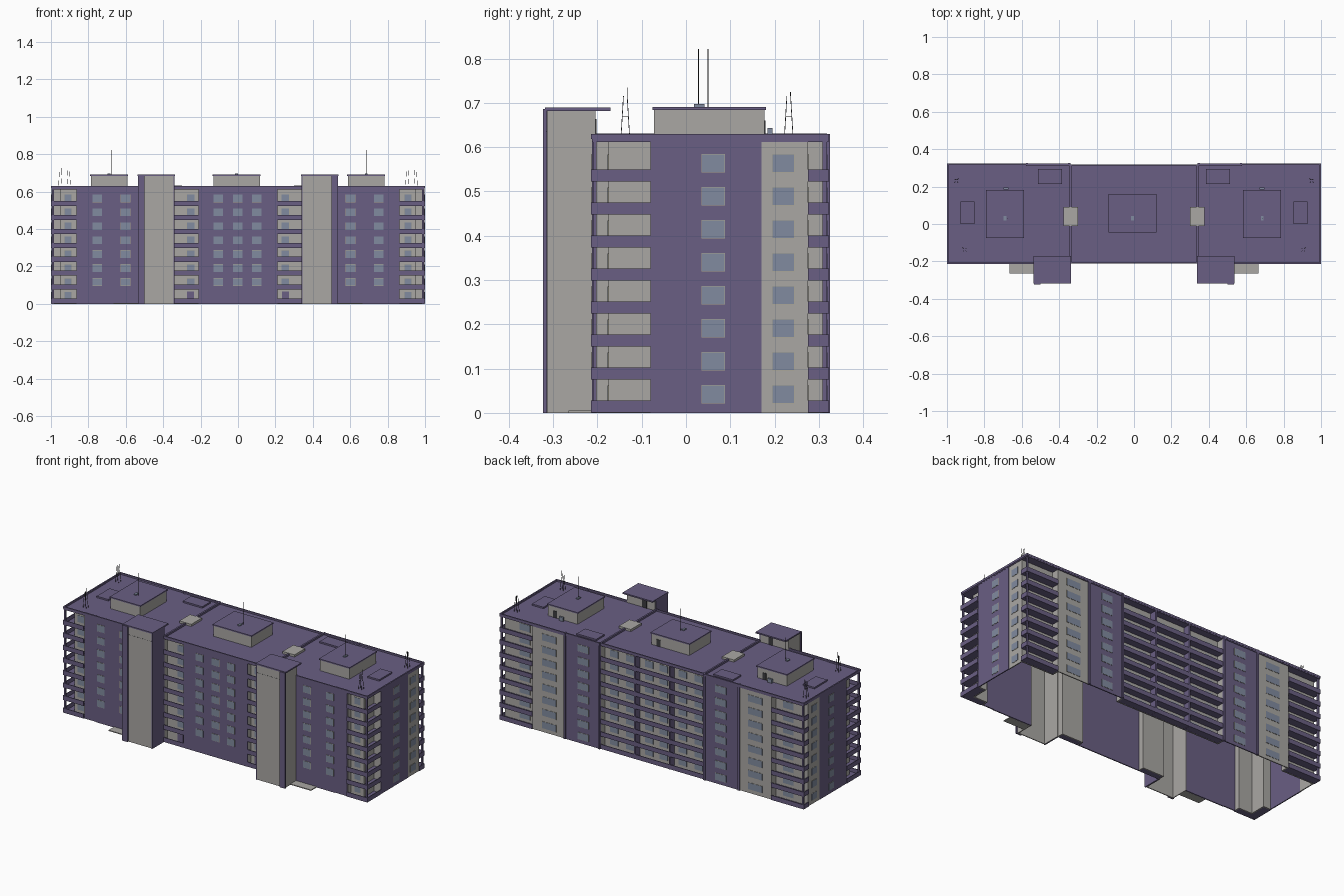
import bpy, bmesh, math
from mathutils import Vector, Matrix


def material(name, rgb):
    m = bpy.data.materials.new(name)
    m.diffuse_color = (*rgb, 1)
    return m


PURPLE = material("purple_render", (0.142, 0.114, 0.228))
GREY = material("warm_grey", (0.40, 0.388, 0.37))
GLASS = material("blue_glass", (0.22, 0.26, 0.35))
CREAM = material("cream_frame", (0.42, 0.39, 0.29))
DARK = material("dark_metal", (0.045, 0.045, 0.05))

FLOORS, PITCH, DECK, TOP = 8, 0.0745, 0.62, 0.63
UNDER = 0.613   # underside of the roof deck


def finish(name, bm, mat):
    me = bpy.data.meshes.new(name)
    bm.to_mesh(me)
    bm.free()
    me.materials.append(mat)
    bpy.context.collection.objects.link(bpy.data.objects.new(name, me))


def boxes(name, mat, items, mirror=False):
    """One object from boxes (x0, x1, y0, y1, z0, z1), optionally mirrored in x."""
    items = list(items)
    if mirror:
        items += [(-b, -a, *rest) for a, b, *rest in items]
    bm = bmesh.new()
    for x0, x1, y0, y1, z0, z1 in items:
        m = Matrix.Translation(((x0 + x1) / 2, (y0 + y1) / 2, (z0 + z1) / 2))
        bmesh.ops.create_cube(bm, size=1, matrix=m @ Matrix.Diagonal((x1 - x0, y1 - y0, z1 - z0, 1)))
    finish(name, bm, mat)


def struts(name, mat, lines):
    """One object from square rods (start, end, radius)."""
    bm = bmesh.new()
    for p, q, r in lines:
        p, q = Vector(p), Vector(q)
        d = q - p
        m = Matrix.Translation((p + q) / 2) @ d.to_track_quat('Z', 'Y').to_matrix().to_4x4()
        bmesh.ops.create_cone(bm, cap_ends=True, segments=4, radius1=r, radius2=r, depth=d.length, matrix=m)
    finish(name, bm, mat)


def windows(name, axis, plane, out, spans, floors, mirror=True):
    """Rows of glass plates with a thin cream frame on a wall facing along an axis."""
    for part, mat, inset, t in (("_frames", CREAM, 0, 0.0012), ("_glass", GLASS, 0.0012, 0.002)):
        lo, hi = sorted((plane - out * 0.001, plane + out * t))
        items = []
        for k in floors:
            for a, b in spans:
                z = (k * PITCH + 0.021 + inset, k * PITCH + 0.063 - inset)
                s = (a + inset, b - inset)
                items.append((*s, lo, hi, *z) if axis == 'y' else (lo, hi, *s, *z))
        boxes(name + part, mat, items, mirror)


ALL, UPPER = range(FLOORS), range(1, FLOORS)

# Hollow shell, open underneath: outer facade walls
boxes("front_centre_wall", PURPLE, [(-0.21, 0.21, -0.21, -0.204, 0, TOP - 0.001)])
boxes("front_side_walls", PURPLE, [(0.528, 0.785, -0.212, -0.206, 0, TOP - 0.001),
                                   (0.785, 0.863, -0.209, -0.203, 0, TOP - 0.001)], True)
boxes("end_walls_purple", PURPLE, [(0.991, 0.997, -0.08, 0.17, 0, TOP - 0.001)], True)
boxes("end_walls_grey", GREY, [(0.989, 0.995, 0.17, 0.275, 0, UNDER)], True)
boxes("back_walls_grey", GREY, [(0.575, 0.785, 0.311, 0.317, 0, UNDER)], True)
boxes("back_walls_purple", PURPLE, [(0.34, 0.575, 0.313, 0.319, 0, TOP - 0.001)], True)
boxes("back_pilasters", PURPLE, [(x - 0.006, x + 0.006, 0.31, 0.325, 0, TOP) for x in (0.346, 0.572)], True)
boxes("back_balcony_dividers", PURPLE, [(0.11, 0.118, 0.27, 0.317, 0, UNDER)], True)

# Recessed grey walls behind the balconies, with their side returns
H = (0, UNDER)
boxes("balcony_recess_walls", GREY, [
    (0.204, 0.346, -0.175, -0.169, *H), (0.204, 0.2095, -0.204, -0.175, *H), (0.3405, 0.346, -0.206, -0.175, *H),
    (0.857, 0.95, -0.175, -0.169, *H), (0.857, 0.8635, -0.203, -0.175, *H),
    (0.944, 0.95, -0.169, -0.08, *H), (0.944, 0.991, -0.0805, -0.074, *H),
    (0.779, 0.995, 0.269, 0.2755, *H), (0.779, 0.7855, 0.2755, 0.311, *H),
    (0.0, 0.346, 0.269, 0.275, *H), (0.3395, 0.346, 0.275, 0.313, *H)], True)

# Windows
windows("front_centre_windows", 'y', -0.21, -1, [(-0.131, -0.079), (-0.027, 0.025), (0.074, 0.126)], UPPER, False)
windows("front_side_windows", 'y', -0.212, -1, [(0.575, 0.628), (0.727, 0.778)], UPPER)
windows("inner_balcony_windows", 'y', -0.175, -1, [(0.232, 0.275)], UPPER)
windows("corner_balcony_windows", 'y', -0.175, -1, [(0.888, 0.93)], ALL)
windows("end_windows", 'x', 0.997, 1, [(0.035, 0.088)], ALL)
windows("end_grey_windows", 'x', 0.995, 1, [(0.194, 0.245)], ALL)
windows("back_grey_windows", 'y', 0.317, 1, [(0.63, 0.725)], ALL)
windows("back_purple_windows", 'y', 0.319, 1, [(0.415, 0.49)], ALL)
windows("back_balcony_windows", 'y', 0.275, 1, [(0.02, 0.075), (0.145, 0.20), (0.25, 0.305), (0.83, 0.90)], ALL)
boxes("ground_doors", PURPLE, [(0.235, 0.272, -0.179, -0.17, 0.003, 0.065)], True)

# Balcony parapets and slabs on every floor
parapets, slabs = [], []
for k in ALL:
    z = (k * PITCH + 0.001, k * PITCH + 0.028)
    parapets += [(0.21, 0.34, -0.211, -0.207, *z),         # inner front
                 (0.863, 1.0, -0.215, -0.211, *z),         # corner front
                 (0.996, 1.0, -0.211, -0.08, *z),          # corner side
                 (0.785, 1.0, 0.319, 0.323, *z),           # back corner
                 (0.996, 1.0, 0.275, 0.319, *z),
                 (0.0, 0.34, 0.313, 0.317, *z)]            # back centre
    s = (z[0], z[0] + 0.004)
    slabs += [(0.785, 0.996, 0.2755, 0.319, *s), (0.0, 0.34, 0.275, 0.313, *s),
              (0.21, 0.34, -0.207, -0.175, *s), (0.863, 0.996, -0.211, -0.175, *s),
              (0.95, 0.996, -0.175, -0.08, *s)]
boxes("balcony_parapets", PURPLE, parapets, True)
boxes("balcony_slabs", PURPLE, slabs, True)
boxes("balcony_posts", PURPLE, [(0.985, 0.995, -0.21, -0.202, 0, UNDER),
                                (0.985, 0.995, 0.308, 0.318, 0, UNDER)], True)

# Roof deck and low lip around each section
boxes("roof_deck", PURPLE, [(-0.34, 0.34, -0.21, 0.317, 0.612, DECK)])
boxes("side_roof_decks", PURPLE, [(0.34, 0.998, -0.2125, 0.322, 0.612, DECK)], True)
boxes("roof_lip", PURPLE, [(0.0, 0.34, -0.211, -0.204, DECK - 0.002, TOP),
                           (0.0, 0.34, 0.311, 0.318, DECK - 0.002, TOP),
                           (0.34, 1.0, -0.214, -0.207, DECK - 0.002, TOP),
                           (0.34, 1.0, 0.316, 0.323, DECK - 0.002, TOP),
                           (0.993, 1.0, -0.207, 0.316, DECK - 0.002, TOP),
                           (0.335, 0.345, -0.204, 0.318, DECK - 0.002, TOP + 0.001)], True)
boxes("roof_crossings", GREY, [(0.30, 0.378, -0.01, 0.09, DECK - 0.002, 0.633)], True)
boxes("roof_hatches", PURPLE, [(0.852, 0.928, 0.0, 0.12, DECK - 0.001, 0.629),
                               (0.385, 0.513, 0.215, 0.293, DECK - 0.001, 0.629)], True)

# Rooftop machine rooms with caps and back doors
rooms = [(-0.132, 0.117, -0.042, 0.157), (0.588, 0.782, -0.072, 0.177), (-0.786, -0.592, -0.072, 0.177)]
boxes("machine_rooms", GREY, [(*r, DECK - 0.001, 0.685) for r in rooms])
boxes("machine_room_caps", PURPLE, [(a - 0.004, b + 0.004, c - 0.004, d + 0.004, 0.684, 0.691)
                                    for a, b, c, d in rooms])
boxes("machine_room_doors", DARK, [(b - 0.06, b - 0.035, d - 0.001, d + 0.002, DECK, 0.66)
                                   for a, b, c, d in rooms])
boxes("machine_room_vents", GLASS, [(0.671, 0.699, 0.184, 0.195, DECK, 0.643)], True)
boxes("mast_feet", GLASS, [(x - 0.007, x + 0.007, 0.018, 0.042, 0.69, 0.697) for x in (-0.69, -0.008, 0.685)])

# Stair towers, open inside
boxes("stair_towers", GREY, [(0.346, 0.53, -0.314, -0.309, 0, 0.683),
                             (0.525, 0.53, -0.309, -0.204, 0, 0.683),
                             (0.346, 0.349, -0.309, -0.204, 0, 0.683),
                             (0.349, 0.525, -0.209, -0.204, UNDER - 0.003, 0.683)], True)
boxes("tower_fins", PURPLE, [(0.50, 0.535, -0.323, -0.3145, 0, 0.686),
                             (0.34, 0.346, -0.318, -0.206, 0, 0.684)], True)
boxes("tower_caps", PURPLE, [(0.338, 0.536, -0.318, -0.17, 0.682, 0.69)], True)
boxes("tower_doors", DARK, [(0.40, 0.43, -0.205, -0.202, DECK, 0.664)], True)
boxes("tower_joint_lines", DARK, [(0.346, 0.50, -0.3145, -0.31, 0.6345, 0.6355)], True)
boxes("entrance_steps", GREY, [(0.53, 0.665, -0.265, -0.2125, 0, 0.005)], True)

# Masts on the machine rooms
struts("roof_masts", DARK, [((x, y, 0.69), (x, y, 0.822), 0.0009)
                            for x, y in ((-0.675, 0.028), (0.0, 0.05), (0.685, 0.028))])

# Tapered lattice aerials at the roof corners
lines = []
for x, y, h in ((0.95, 0.232, 0.725), (0.905, -0.137, 0.735)):
    for cx in (x, -x):
        ring = lambda r, z: [Vector((cx + r * math.cos(a * math.pi / 2 + 0.785),
                                     y + r * math.sin(a * math.pi / 2 + 0.785), z)) for a in range(4)]
        foot, mid, head = ring(0.014, DECK), ring(0.0095, 0.67), ring(0.006, 0.715)
        for i in range(4):
            lines += [(foot[i], head[i], 0.0011), (mid[i], mid[(i + 1) % 4], 0.0006)]
        lines.append((head[0], (head[0].x, head[0].y, h), 0.0009))
struts("corner_aerials", DARK, lines)
